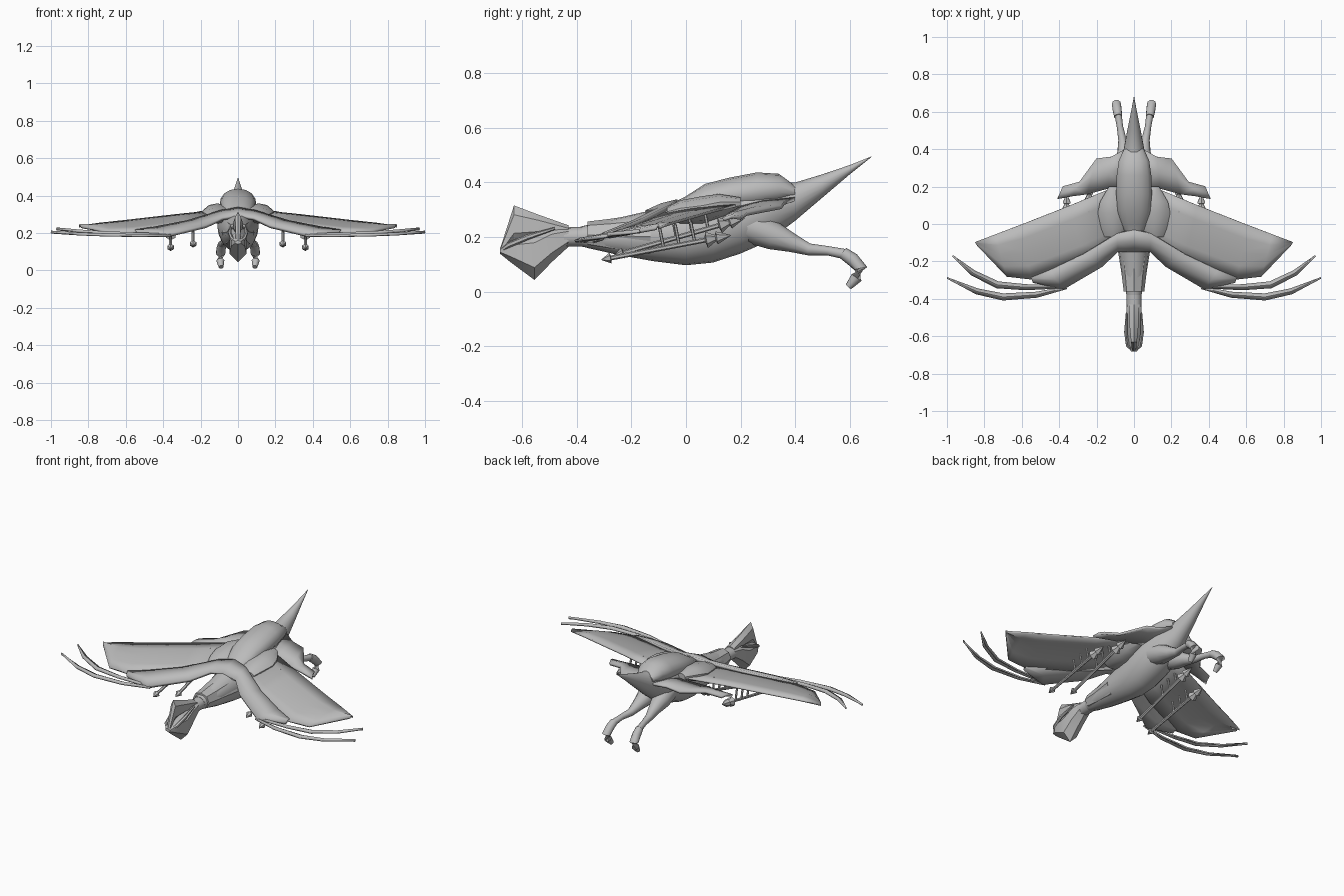
import bpy, bmesh, math
from mathutils import Vector

if "Cube" in bpy.data.objects:
    bpy.data.objects.remove(bpy.data.objects["Cube"])

grey = bpy.data.materials.new("stone grey")
grey.use_nodes = True
grey.diffuse_color = (0.5, 0.5, 0.5, 1)
grey.node_tree.nodes["Principled BSDF"].inputs["Base Color"].default_value = (0.5, 0.5, 0.5, 1)


def finish(name, bm, mirror=False, thickness=0, angle=40):
    bmesh.ops.recalc_face_normals(bm, faces=bm.faces)
    mesh = bpy.data.meshes.new(name)
    bm.to_mesh(mesh)
    bm.free()
    mesh.materials.append(grey)
    mesh.shade_smooth()
    mesh.set_sharp_from_angle(angle=math.radians(angle))
    ob = bpy.data.objects.new(name, mesh)
    bpy.context.scene.collection.objects.link(ob)
    if mirror:
        ob.modifiers.new("Mirror", "MIRROR").merge_threshold = 0.0005
    if thickness:
        mod = ob.modifiers.new("Solidify", "SOLIDIFY")
        mod.thickness, mod.offset = thickness, 0
    return ob


def skin(name, rings, mirror=False, angle=40):
    """Closed skin over equal-sided rings of points."""
    bm = bmesh.new()
    rows = [[bm.verts.new(p) for p in ring] for ring in rings]
    n = len(rows[0])
    for a, b in zip(rows, rows[1:]):
        for i in range(n):
            j = (i + 1) % n
            bm.faces.new((a[i], a[j], b[j], b[i]))
    bm.faces.new(rows[0])
    bm.faces.new(rows[-1])
    return finish(name, bm, mirror, 0, angle)


def loft(name, sections, sides=16, cx=0, mirror=False, angle=40):
    """Oval sections (y, half width, top, bottom) along the body axis."""
    rings = []
    for y, w, top, bot in sections:
        turns = [2 * math.pi * i / sides for i in range(sides)]
        rings.append([(cx + w * math.sin(t), y,
                       (top + bot) / 2 + (top - bot) / 2 * math.cos(t)) for t in turns])
    return skin(name, rings, mirror, angle)


def tube(name, path, radii, sides=10, mirror=True, angle=40):
    pts = [Vector(p) for p in path]
    rings = []
    for k, p in enumerate(pts):
        d = pts[min(k + 1, len(pts) - 1)] - pts[max(k - 1, 0)]
        q = d.to_track_quat("Z", "X")
        rings.append([p + q @ Vector((radii[k] * math.cos(t), radii[k] * math.sin(t), 0))
                      for t in (2 * math.pi * i / sides for i in range(sides))])
    return skin(name, rings, mirror, angle)


def sheet(name, front, rear, camber, thickness, steps=4):
    """Thin cambered surface between two edges, mirrored."""
    bm = bmesh.new()
    rows = []
    for a, b in zip(front, rear):
        a, b = Vector(a), Vector(b)
        rows.append([bm.verts.new(a.lerp(b, s / steps)
                     + Vector((0, 0, camber * math.sin(math.pi * s / steps))))
                     for s in range(steps + 1)])
    for r, q in zip(rows, rows[1:]):
        for i in range(steps):
            bm.faces.new((r[i], r[i + 1], q[i + 1], q[i]))
    return finish(name, bm, True, thickness, 30)


# Body with belly, running into the pointed tail
loft("body", [(-0.38, .04, .24, .165), (-0.25, .068, .27, .135), (-0.12, .085, .3, .112),
              (0, .1, .33, .097), (0.1, .11, .36, .107), (0.2, .108, .38, .14),
              (0.28, .092, .39, .175), (0.34, .072, .4, .215), (0.4, .055, .4, .26),
              (0.5, .036, .43, .345), (0.6, .016, .464, .43), (0.68, .001, .496, .494)], 20)

# Neck and collar
loft("neck", [(-0.45, .04, .235, .165), (-0.34, .04, .24, .165)], 14)
loft("collar", [(-0.36, .055, .257, .16), (-0.27, .066, .268, .14), (-0.13, .088, .29, .115)], 8)

# Raised shell on the back and shoulder pads
loft("back_shell", [(-0.04, .05, .33, .27), (0.0, .075, .35, .27), (0.07, .09, .395, .28),
                    (0.16, .098, .418, .29), (0.26, .095, .437, .3), (0.34, .083, .432, .32),
                    (0.4, .055, .388, .34)], 14, angle=50)
loft("shoulder_pads", [(-0.07, .05, .31, .26), (-0.02, .07, .335, .25), (0.06, .088, .35, .25),
                       (0.12, .075, .358, .27), (0.2, .025, .345, .3)], 10, .11, True)

# Head: keeled jaw, tall crest and side rims
loft("jaw", [(-0.682, .018, .16, .14), (-0.645, .042, .19, .11), (-0.555, .053, .225, .043),
             (-0.49, .05, .245, .11), (-0.43, .043, .24, .165)], 6, angle=25)
loft("crest", [(-0.68, .012, .16, .14), (-0.63, .018, .316, .18),
               (-0.54, .028, .282, .2), (-0.43, .03, .243, .2)], 6, angle=25)
tube("jaw_rim", [(0.008, -.675, .15), (.034, -.65, .17), (.044, -.58, .2), (.04, -.48, .232)],
     [.008, .01, .01, .005], 6)

# Main wings and the broad band across their front
sheet("wings",
      [(.08, -.1, .28), (.27, -.19, .24), (.55, -.295, .205), (.68, -.28, .2), (.84, -.11, .23)],
      [(.1, .2, .32), (.34, .1, .295), (.6, -.002, .265), (.74, -.055, .25), (.85, -.097, .235)],
      .012, .01)
sheet("wing_front_band",
      [(0, -.145, .29), (.085, -.145, .275), (.17, -.225, .235), (.375, -.345, .185), (.54, -.31, .195)],
      [(0, -.03, .33), (.09, -.05, .315), (.27, -.16, .26), (.45, -.245, .225), (.55, -.285, .21)],
      .006, .018, 2)

# Swept tail fins
sheet("rear_fins",
      [(.05, .19, .31), (.14, .19, .3), (.25, .16, .285), (.33, .15, .275), (.41, .135, .265)],
      [(.05, .4, .34), (.12, .36, .325), (.2, .35, .31), (.29, .225, .285), (.38, .2, .27)],
      .008, .014, 2)

# Long curved feathers, narrow at both ends
def feather(name, path, width):
    pts = [Vector(p) for p in path]
    sides = ([], [])
    for k, p in enumerate(pts):
        d = pts[min(k + 1, len(pts) - 1)] - pts[max(k - 1, 0)]
        half = Vector((d.y, -d.x, 0)).normalized() * width * (.3, .8, 1, .8, .04)[k] / 2
        sides[0].append(p + half)
        sides[1].append(p - half)
    sheet(name, sides[0], sides[1], .008, .009, 2)


feather("inner_feathers", [(.36, -.335, .185), (.58, -.338, .192), (.73, -.325, .198),
                           (.86, -.262, .207), (.97, -.17, .217)], .034)
feather("outer_feathers", [(.36, -.34, .182), (.52, -.378, .182), (.7, -.39, .185),
                           (.84, -.36, .19), (1, -.288, .2)], .034)

# Legs with bent feet
tube("legs", [(.04, .23, .24), (.05, .32, .205), (.055, .39, .178), (.062, .45, .155),
              (.075, .52, .15), (.085, .585, .137)],
     [.06, .052, .034, .022, .017, .019], 12)
tube("feet", [(.085, .575, .142), (.09, .61, .118), (.094, .64, .085),
              (.094, .625, .052), (.09, .595, .018)],
     [.022, .025, .025, .022, .013], 10)

# Barbed rods hung under each wing on struts
for label, start, end in (("outer", (.36, -.31, .117), (.36, .165, .207)),
                          ("inner", (.24, -.265, .132), (.24, .215, .27))):
    a, b = Vector(start), Vector(end)
    stops = [(0, .001), (.07, .02), (.075, .009), (.8, .009), (.81, .03), (.88, .012),
             (.89, .024), (1, .001)]
    tube(label + "_rods", [a.lerp(b, s) for s, r in stops], [r for s, r in stops], 6, angle=25)
    for i in range(3):
        foot = a.lerp(b, .48 + .12 * i)
        tube(f"{label}_strut_{i + 1}", [foot, foot + Vector((0, -.015, .075))], [.006, .006], 6)
